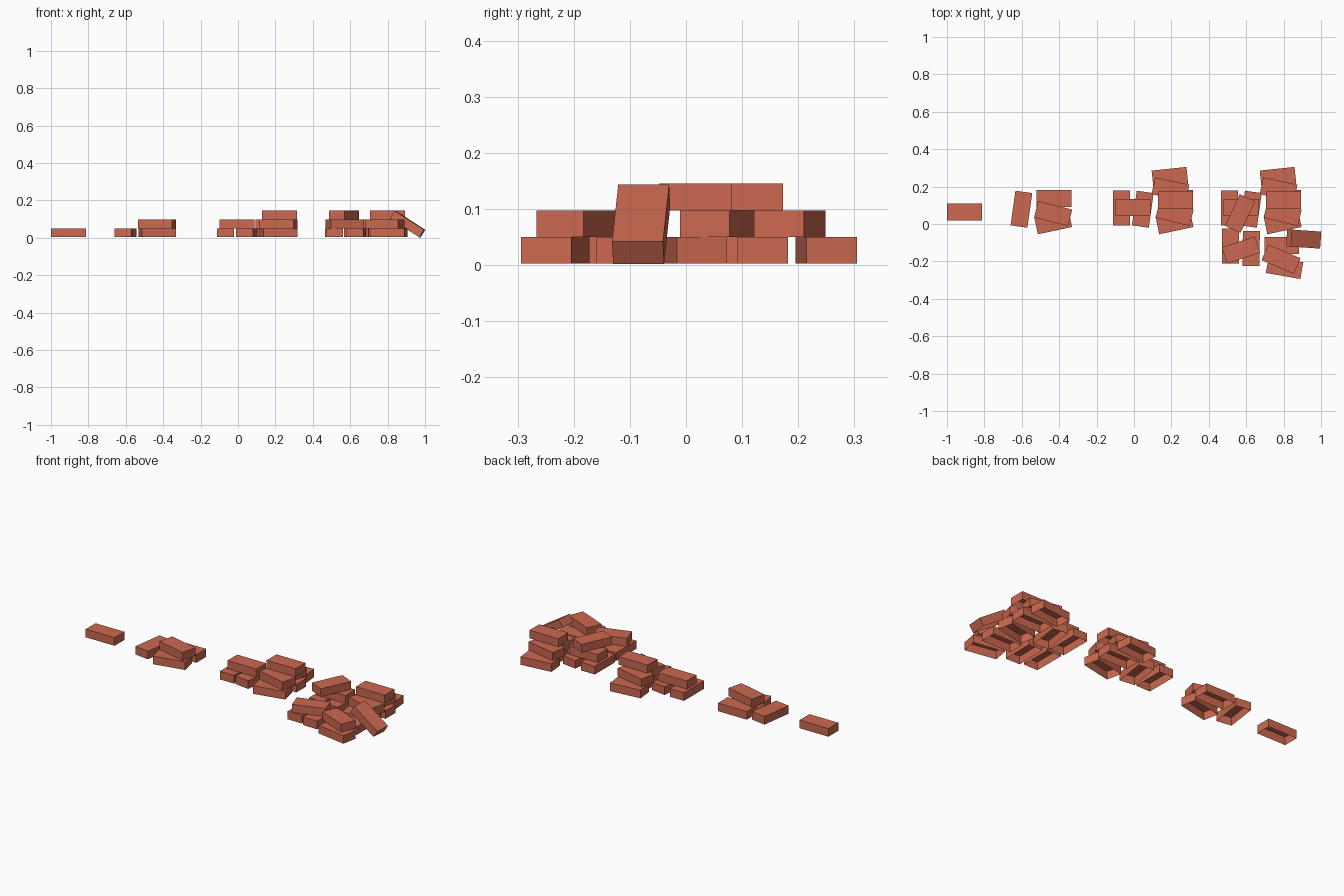
import bpy, bmesh
from math import radians
from mathutils import Matrix, Euler

if "Cube" in bpy.data.objects:
    bpy.data.objects.remove(bpy.data.objects["Cube"], do_unlink=True)

LENGTH, WIDTH, HEIGHT, BASE = 0.187, 0.091, 0.0475, 0.003

clay = bpy.data.materials.new("brick_red")
clay.use_nodes = True
COLOR = (0.60, 0.14, 0.08, 1)
clay.diffuse_color = COLOR
clay.node_tree.nodes["Principled BSDF"].inputs["Base Color"].default_value = COLOR

# Shared brick shell, open underneath
bm = bmesh.new()
bmesh.ops.create_cube(bm, size=1, matrix=Matrix.Diagonal((LENGTH, WIDTH, HEIGHT, 1)))
underside = [f for f in bm.faces if f.normal.z < -0.9]
bmesh.ops.delete(bm, geom=underside, context="FACES_ONLY")
brick_mesh = bpy.data.meshes.new("brick")
bm.to_mesh(brick_mesh)
bm.free()
brick_mesh.materials.append(clay)


def place(name, x, y, z, yaw, pitch=0):
    obj = bpy.data.objects.new(name, brick_mesh)
    obj.location = (x, y, z)
    obj.rotation_euler = Euler((0, radians(pitch), radians(yaw)))
    bpy.context.collection.objects.link(obj)


def stack(name, bricks, shift=0):
    """Lay bricks given as (x, y, layer, yaw)."""
    for x, y, layer, yaw in bricks:
        place(name, x + shift, y, BASE + HEIGHT * (layer + 0.5), yaw)


# Small cluster: one upright neighbour, two base bricks and one on top
cluster = [(-0.602, 0.079, 0, 82), (-0.428, 0.136, 0, 0),
           (-0.432, 0.009, 0, 12), (-0.432, 0.056, 1, -14)]

# Additions that turn the cluster into a medium pile
extension = [(-0.067, 0.086, 0, 90), (-0.005, 0.088, 1, 0),
             (0.192, 0.250, 0, 6), (0.195, 0.185, 1, -12),
             (0.222, 0.127, 2, 0)]

# Front half of the large pile
front_half = [(0.516, -0.118, 0, 90), (0.626, -0.131, 0, 89),
              (0.572, -0.139, 1, 18), (0.805, -0.233, 0, -10),
              (0.790, -0.115, 0, 0), (0.786, -0.188, 1, -23),
              (0.567, 0.056, 2, 65)]

stack("single_brick", [(-0.906, 0.063, 0, 0)])
stack("small_pile_brick", cluster)
PILE_STEP, LARGE_STEP = 0.649, 0.578
for name, shift in (("medium_pile_brick", 0), ("large_pile_brick", LARGE_STEP)):
    stack(name, cluster, PILE_STEP + shift)
    stack(name, extension, shift)
stack("large_pile_front_brick", front_half)

# Brick sliding off the large pile
place("leaning_brick", 0.907, -0.080, 0.073, -4, 33)
